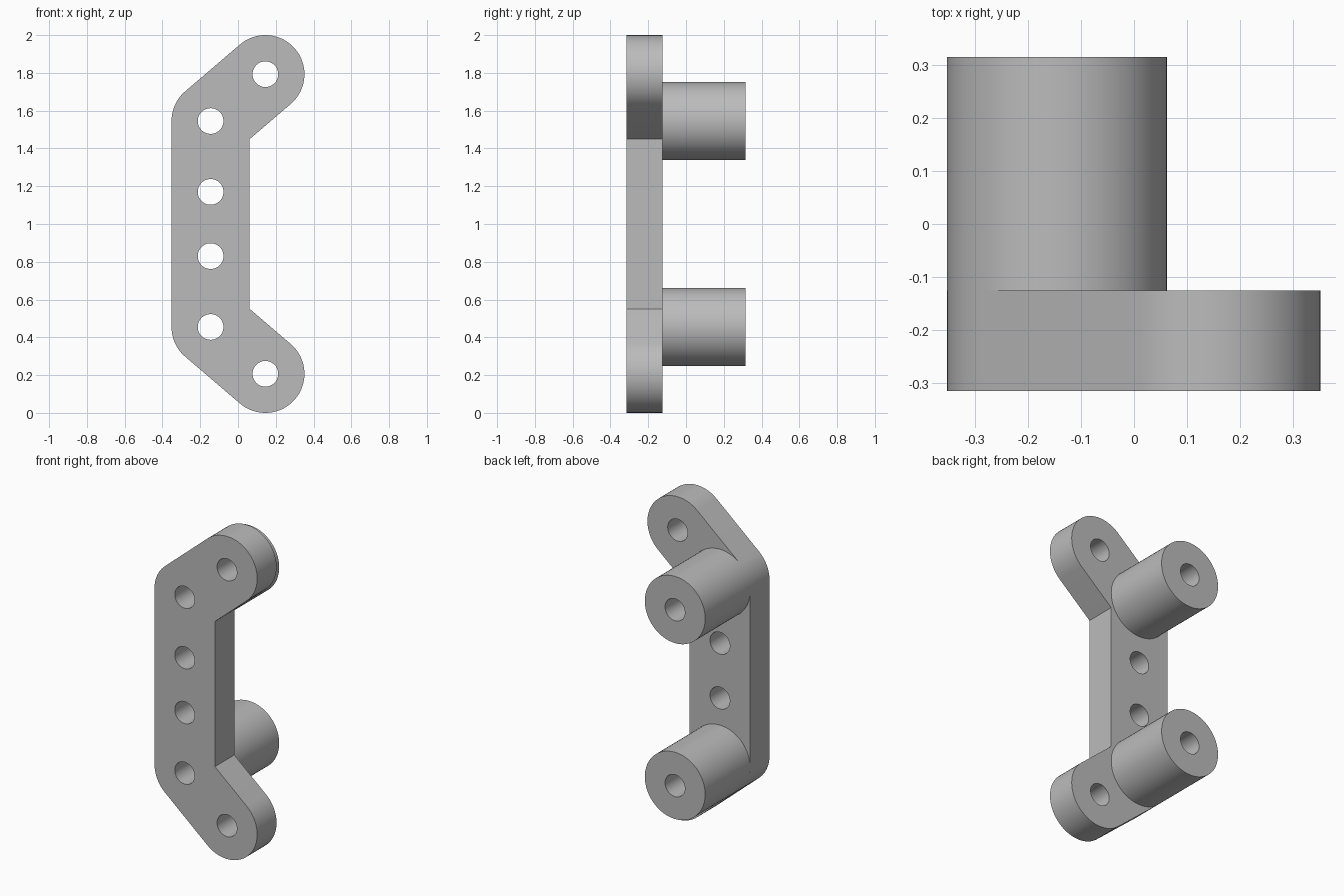
import bpy
import bmesh
from math import sin, cos, pi, atan2
from mathutils import Matrix

if "Cube" in bpy.data.objects:
    bpy.data.objects.remove(bpy.data.objects["Cube"], do_unlink=True)

R, HOLE = 0.207, 0.068            # outer rounding and bore radii
X, Z_ELBOW, Z_TIP, Z_MID = 0.145, 0.545, 0.793, 0.17
FRONT, JOINT, BACK = -0.315, -0.125, 0.315

grey = bpy.data.materials.new("plain grey")
grey.use_nodes = True
colour = (0.5, 0.5, 0.5, 1)
grey.diffuse_color = colour
grey.node_tree.nodes["Principled BSDF"].inputs["Base Color"].default_value = colour


def arc(cx, cz, r, start, end, steps):
    angles = [start + (end - start) * i / steps for i in range(steps + 1)]
    return [(cx + r * cos(t), cz + r * sin(t)) for t in angles]


def circle(cx, cz, r):
    return arc(cx, cz, r, 0, 2 * pi, 64)[:-1]


def extruded(name, loops, y0, y1):
    """Fill the loops (outline first, then bores) and extrude from y0 to y1."""
    curve = bpy.data.curves.new(name + " profile", "CURVE")
    curve.dimensions = "2D"
    curve.fill_mode = "BOTH"
    curve.extrude = (y1 - y0) / 2
    for loop in loops:
        spline = curve.splines.new("POLY")
        spline.points.add(len(loop) - 1)
        for point, (x, z) in zip(spline.points, loop):
            point.co = (x, z, 0, 1)
        spline.use_cyclic_u = True
    helper = bpy.data.objects.new(name + " helper", curve)
    bpy.context.collection.objects.link(helper)
    graph = bpy.context.evaluated_depsgraph_get()
    mesh = bpy.data.meshes.new_from_object(helper.evaluated_get(graph))
    bpy.data.objects.remove(helper, do_unlink=True)

    # Stand the profile upright and weld caps to walls
    mesh.transform(Matrix.Translation((0, (y0 + y1) / 2, 1)) @ Matrix.Rotation(pi / 2, 4, "X"))
    bm = bmesh.new()
    bm.from_mesh(mesh)
    bmesh.ops.remove_doubles(bm, verts=bm.verts, dist=1e-5)
    bmesh.ops.recalc_face_normals(bm, faces=bm.faces)
    bm.to_mesh(mesh)
    bm.free()
    mesh.materials.clear()
    mesh.materials.append(grey)
    obj = bpy.data.objects.new(name, mesh)
    bpy.context.collection.objects.link(obj)
    bpy.ops.object.select_all(action="DESELECT")
    obj.select_set(True)
    bpy.context.view_layer.objects.active = obj
    bpy.ops.object.shade_smooth_by_angle(angle=pi / 6)
    return obj


# Bracket plate: upper half of the outline, mirrored for the lower half
lean = atan2(Z_TIP - Z_ELBOW, 2 * X)
inner_corner = (-X + R, Z_ELBOW - R * cos(lean) / (1 + sin(lean)))
upper = [inner_corner]
upper += arc(X, Z_TIP, R, lean - pi / 2, lean + pi / 2, 32)
upper += arc(-X, Z_ELBOW, R, lean + pi / 2, pi, 12)
outline = upper + [(x, -z) for x, z in reversed(upper)]
bores = [circle(x, side * z, HOLE) for side in (1, -1)
         for x, z in ((X, Z_TIP), (-X, Z_ELBOW), (-X, Z_MID))]
extruded("bracket_plate", [outline] + bores, FRONT, JOINT)

# Hollow round bosses behind the two elbows
for name, z in (("upper_boss", Z_ELBOW), ("lower_boss", -Z_ELBOW)):
    extruded(name, [circle(-X, z, R), circle(-X, z, HOLE)], JOINT, BACK)
